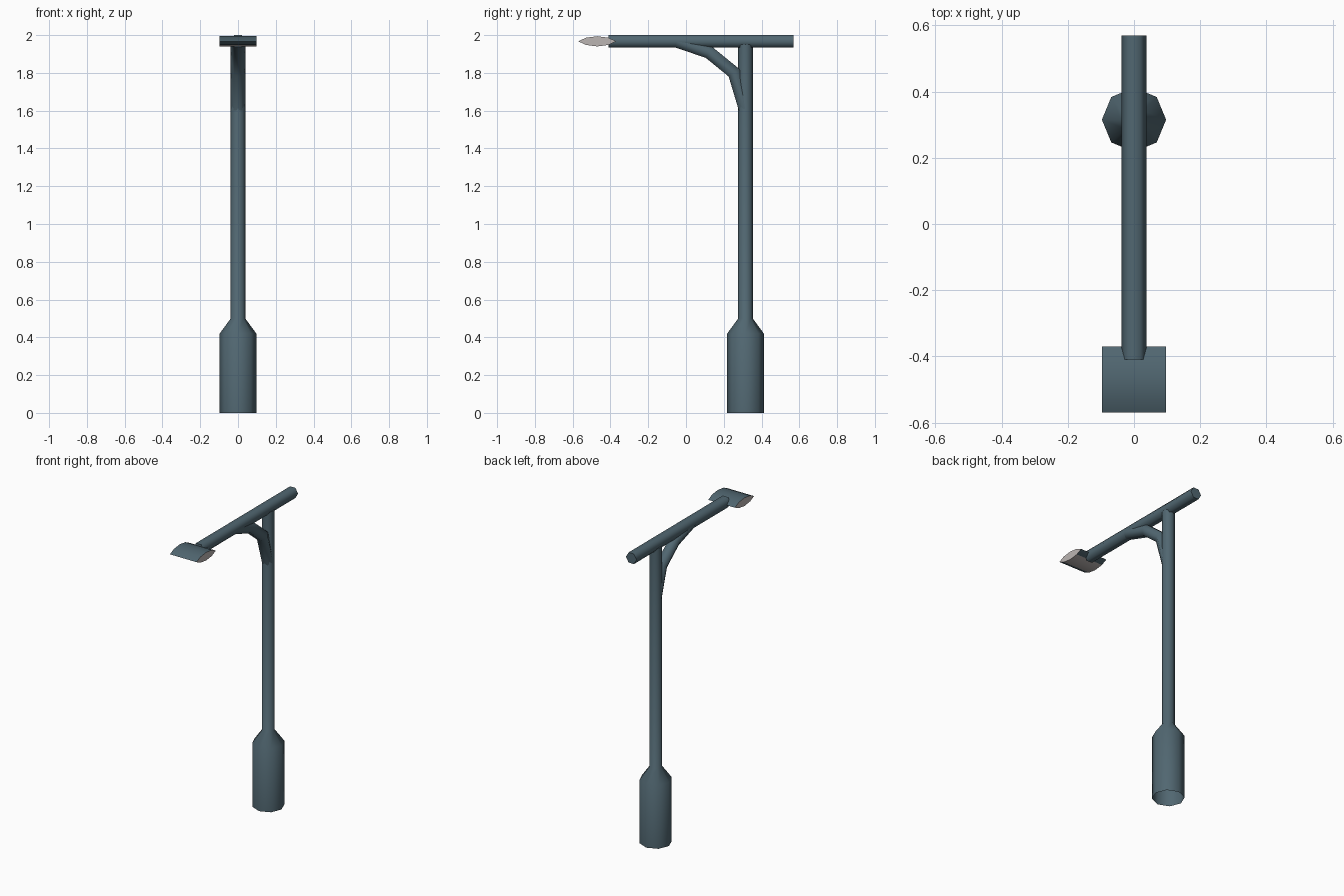
import bpy, bmesh, math
from mathutils import Vector

if "Cube" in bpy.data.objects:
    bpy.data.objects.remove(bpy.data.objects["Cube"])


def material(name, rgb):
    m = bpy.data.materials.new(name)
    m.diffuse_color = (*rgb, 1)
    m.use_nodes = True
    m.node_tree.nodes["Principled BSDF"].inputs["Base Color"].default_value = m.diffuse_color
    return m


METAL = material("blue_grey_metal", (0.082, 0.135, 0.165))
GLASS = material("pale_lamp_glass", (0.50, 0.46, 0.45))
POST_Y, R, ARM_Z = 0.315, 0.0385, 1.967


def finish(bm, name, mats):
    bmesh.ops.recalc_face_normals(bm, faces=bm.faces)
    me = bpy.data.meshes.new(name)
    bm.to_mesh(me)
    bm.free()
    for m in mats:
        me.materials.append(m)
    for p in me.polygons:
        p.use_smooth = True
    me.set_sharp_from_angle(angle=math.radians(65))
    ob = bpy.data.objects.new(name, me)
    bpy.context.collection.objects.link(ob)
    return ob


def skin(bm, rings, cap_start=True, cap_end=True):
    rings = [[bm.verts.new(c) for c in ring] for ring in rings]
    n = len(rings[0])
    for a, b in zip(rings, rings[1:]):
        for i in range(n):
            j = (i + 1) % n
            bm.faces.new((a[i], a[j], b[j], b[i]))
    if cap_start:
        bm.faces.new(rings[0])
    if cap_end:
        bm.faces.new(rings[-1])


def hex_pipe(name, path):
    """Six-sided pipe along a (y, z) path with mitred bends."""
    pts = [Vector((0, y, z)) for y, z in path]
    rings = []
    for k, p in enumerate(pts):
        d0 = (p - pts[k - 1]).normalized() if k else None
        d1 = (pts[k + 1] - p).normalized() if k < len(pts) - 1 else None
        t = ((d0 or d1) + (d1 or d0)).normalized()
        side = Vector((0, -t.z, t.y)) / t.dot(d0 or d1)
        rings.append([p + Vector((R * math.cos(a), 0, 0)) + side * R * math.sin(a)
                      for a in (i * math.pi / 3 for i in range(6))])
    bm = bmesh.new()
    skin(bm, rings)
    return finish(bm, name, [METAL])


# post: eight-sided, wide base tapering into the pole, open underneath
bm = bmesh.new()
profile = [(0.097, 0), (0.097, 0.42), (R, 0.5), (R, 1.95)]
skin(bm, [[(r * math.cos(i * math.pi / 4), POST_Y + r * math.sin(i * math.pi / 4), z)
           for i in range(8)] for r, z in profile], cap_start=False)
finish(bm, "post", [METAL])

# arm and curved brace
hex_pipe("arm", [(0.57, ARM_Z), (-0.41, ARM_Z)])
hex_pipe("brace", [(0.312, 1.61), (0.255, 1.80), (0.12, 1.91), (-0.05, ARM_Z)])

# lamp head: lens section extruded sideways, glass on the ends and underside
half = [(-0.1, 0), (-0.06, 0.019), (0, 0.027), (0.06, 0.019), (0.1, 0)]
section = half + [(y, -z) for y, z in half[-2:0:-1]]
bm = bmesh.new()
skin(bm, [[(x, -0.47 + y, ARM_Z + z) for y, z in section] for x in (-0.097, 0.097)])
bmesh.ops.recalc_face_normals(bm, faces=bm.faces)
for f in bm.faces:
    f.normal_update()
    f.material_index = int(abs(f.normal.x) > 0.9 or f.normal.z < -0.95)
finish(bm, "lamp_head", [METAL, GLASS])
